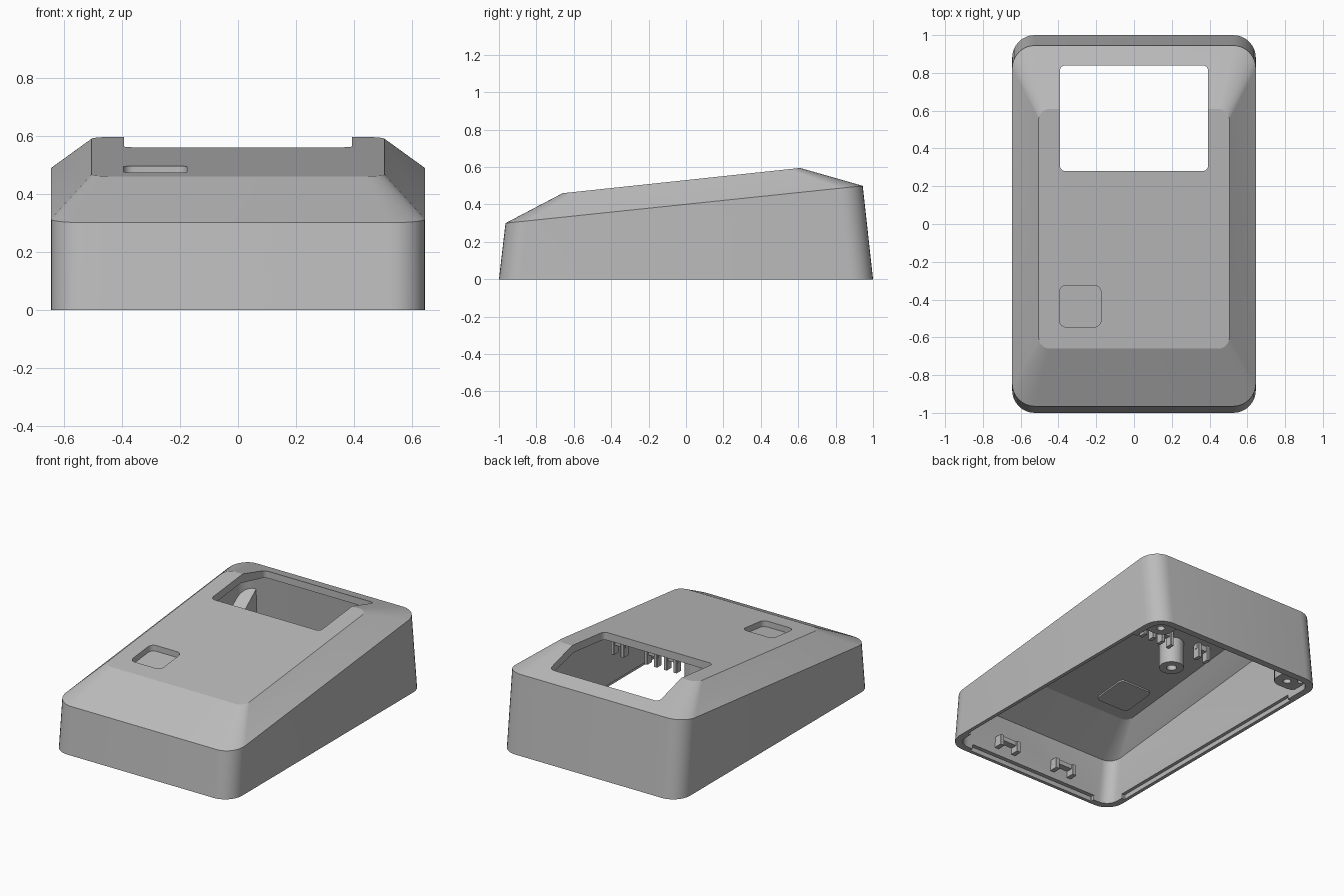
import bpy, bmesh, math

cube = bpy.data.objects.get("Cube")
if cube:
    bpy.data.objects.remove(cube, do_unlink=True)

grey = bpy.data.materials.new("plain grey plastic")
grey.use_nodes = True
grey.diffuse_color = (0.5, 0.5, 0.5, 1)
grey.node_tree.nodes["Principled BSDF"].inputs["Base Color"].default_value = (0.5, 0.5, 0.5, 1)


def top_z(y):
    return 0.46 + 0.1063 * (y + 0.66)


def shoulder_z(y):
    return 0.30 + 0.1045 * (y + 0.965)


def ring(x0, x1, y0, y1, r, z, steps=8):
    """Rounded rectangle loop; z is a number or a function of y."""
    zf = z if callable(z) else lambda y: z
    pts = []
    corners = ((x1 - r, y1 - r), (x0 + r, y1 - r), (x0 + r, y0 + r), (x1 - r, y0 + r))
    for i, (cx, cy) in enumerate(corners):
        for s in range(steps + 1):
            a = (i + s / steps) * math.pi / 2
            x, y = cx + r * math.cos(a), cy + r * math.sin(a)
            pts.append((x, y, zf(y)))
    return pts


def loft(name, rings, cyclic=False):
    """Skin a stack of loops, capping the ends or joining last to first."""
    bm = bmesh.new()
    loops = [[bm.verts.new(p) for p in r] for r in rings]
    pairs = list(zip(loops, loops[1:]))
    if cyclic:
        pairs.append((loops[-1], loops[0]))
    else:
        bm.faces.new(loops[0][::-1])
        bm.faces.new(loops[-1])
    n = len(loops[0])
    for a, b in pairs:
        for i in range(n):
            j = (i + 1) % n
            bm.faces.new((a[i], a[j], b[j], b[i]))
    bmesh.ops.recalc_face_normals(bm, faces=bm.faces)
    mesh = bpy.data.meshes.new(name)
    bm.to_mesh(mesh)
    bm.free()
    mesh.materials.append(grey)
    ob = bpy.data.objects.new(name, mesh)
    bpy.context.collection.objects.link(ob)
    return ob


def prism(name, x0, x1, y0, y1, r, z0, z1, steps=6):
    return loft(name, [ring(x0, x1, y0, y1, r, z0, steps), ring(x0, x1, y0, y1, r, z1, steps)])


def box(name, x0, x1, y0, y1, z0, z1):
    return prism(name, x0, x1, y0, y1, 0.003, z0, z1, 1)


def activate(ob):
    bpy.ops.object.select_all(action="DESELECT")
    ob.select_set(True)
    bpy.context.view_layer.objects.active = ob


def cut(ob, cutter):
    cutter.hide_render = True
    mod = ob.modifiers.new("cut", "BOOLEAN")
    mod.operation = "DIFFERENCE"
    mod.solver = "EXACT"
    mod.object = cutter
    activate(ob)
    bpy.ops.object.modifier_apply(modifier=mod.name)
    bpy.data.objects.remove(cutter, do_unlink=True)


def smooth(ob):
    activate(ob)
    bpy.ops.object.shade_smooth_by_angle(angle=math.radians(18))


# Hollow shell: outside loops going up, inside loops coming back down
t = 0.045
shell = loft("shell", [
    ring(-0.645, 0.645, -1, 1, 0.12, 0),
    ring(-0.645, 0.645, -0.965, 0.945, 0.12, shoulder_z),
    ring(-0.505, 0.505, -0.66, 0.61, 0.06, top_z),
    ring(-0.485, 0.485, -0.64, 0.59, 0.05, lambda y: top_z(y) - 0.05),
    ring(-0.6, 0.6, -0.965 + t, 0.945 - t, 0.08, lambda y: shoulder_z(y) - 0.025),
    ring(-0.6, 0.6, -1 + t, 1 - t, 0.08, 0),
], cyclic=True)
# Split the two closing loops into the top plate and the ceiling
bm = bmesh.new()
bm.from_mesh(shell.data)
bm.verts.ensure_lookup_table()
n = len(bm.verts) // 6
for k in (2, 3):
    bm.faces.new([bm.verts[k * n + i] for i in range(n)])
joining = [f for f in bm.faces if len(f.verts) == 4 and
           {v.index // n for v in f.verts} == {2, 3}]
bmesh.ops.delete(bm, geom=joining, context="FACES_ONLY")
bmesh.ops.recalc_face_normals(bm, faces=bm.faces)
bm.to_mesh(shell.data)
bm.free()

# Display window, key pocket and rim rebates
cut(shell, prism("window_cutter", -0.393, 0.393, 0.28, 0.84, 0.03, 0.35, 0.8))
cut(shell, prism("pocket_cutter", -0.395, -0.175, -0.545, -0.325, 0.035,
                 lambda y: top_z(y) - 0.038, lambda y: top_z(y) + 0.1))
for s in (-1, 1):
    cut(shell, box("side_rebate", *sorted((s * 0.56, s * 0.622)), -0.83, 0.74, -0.05, 0.03))
cut(shell, box("front_rebate", -0.48, 0.48, -0.978, -0.9, -0.05, 0.03))
smooth(shell)

# Thickened floor under the pocket
smooth(prism("pocket_floor", -0.405, -0.165, -0.555, -0.315, 0.03,
             lambda y: top_z(y) - 0.06, lambda y: top_z(y) - 0.045))

# Rear corner screw tabs with gussets
for s, side in ((-1, "right"), (1, "left")):
    tab = prism(side + "_screw_tab", *sorted((s * 0.42, s * 0.62)), 0.78, 0.96, 0.07, 0.04, 0.12)
    for x, y, r in ((0.5, 0.85, 0.024), (0.565, 0.9, 0.018)):
        cut(tab, prism("hole_cutter", s * x - r, s * x + r, y - r, y + r, r * 0.999, 0, 0.1))
    smooth(tab)
    smooth(prism(side + "_gusset", *sorted((s * 0.51, s * 0.615)), 0.79, 0.93, 0.02,
                 0.11, lambda y: 0.25 + 0.8 * (y - 0.79)))

# Snap clips on the front wall: a bridge with two prongs
for x, side in ((-0.21, "right"), (0.23, "left")):
    box(side + "_clip_bridge", x - 0.08, x + 0.08, -0.97, -0.90, 0.11, 0.14)
    for dx in (-0.065, 0.065):
        box(side + "_clip_prong", x + dx - 0.015, x + dx + 0.015, -0.97, -0.89, 0.07, 0.14)


# Hollow screw boss hanging from the ceiling
def circle(x, y, r, z):
    return ring(x - r, x + r, y - r, y + r, r * 0.999, z)


bx, by = -0.18, 0.14
smooth(loft("screw_boss", [circle(bx, by, 0.075, 0.33), circle(bx, by, 0.075, 0.51),
                           circle(bx, by, 0.03, 0.51), circle(bx, by, 0.03, 0.33)], cyclic=True))

# Ceiling clips in front of the window
for x in (-0.35, -0.06, 0.08, 0.32):
    box("ceiling_clip_base", x - 0.05, x + 0.05, 0.21, 0.24, 0.47, 0.53)
    for dx in (-0.035, 0.035):
        box("ceiling_clip_prong", x + dx - 0.012, x + dx + 0.012, 0.2, 0.25, 0.41, 0.53)
